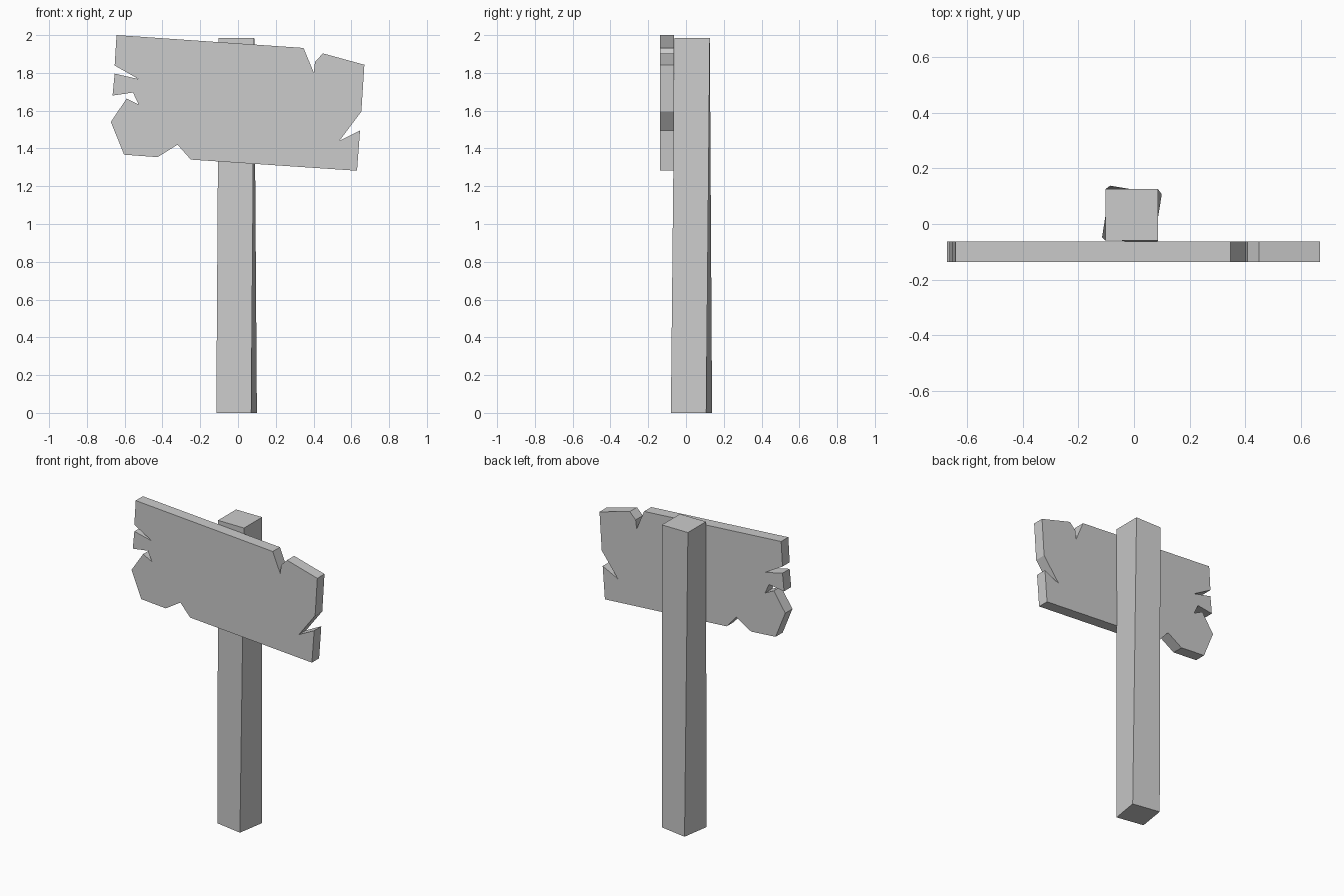
import bpy, bmesh

if "Cube" in bpy.data.objects:
    bpy.data.objects.remove(bpy.data.objects["Cube"])


def loft(name, lower, upper):
    """Closed solid between two matching outlines."""
    bm = bmesh.new()
    a = [bm.verts.new(p) for p in lower]
    b = [bm.verts.new(p) for p in upper]
    n = len(a)
    bm.faces.new(a[::-1])
    bm.faces.new(b)
    for i in range(n):
        j = (i + 1) % n
        bm.faces.new((a[i], a[j], b[j], b[i]))
    bmesh.ops.recalc_face_normals(bm, faces=bm.faces)
    mesh = bpy.data.meshes.new(name)
    bm.to_mesh(mesh)
    bm.free()
    obj = bpy.data.objects.new(name, mesh)
    bpy.context.collection.objects.link(obj)
    return obj


# Post: slightly twisted square timber
foot = [(-0.115, -0.048), (0.07, -0.08), (0.10, 0.107), (-0.086, 0.138)]
head = [(-0.102, -0.06), (0.086, -0.06), (0.086, 0.126), (-0.102, 0.126)]
loft("post", [(x, y, 0) for x, y in foot], [(x, y, 1.986) for x, y in head])

# Board: weathered plank outline with splits and chips, seen from the front
outline = [
    (-0.643, 2.0), (0.347, 1.932), (0.401, 1.802), (0.408, 1.86),
    (0.45, 1.903), (0.669, 1.843), (0.653, 1.595), (0.537, 1.441),
    (0.646, 1.495), (0.63, 1.282),
    (-0.25, 1.341), (-0.32, 1.42), (-0.426, 1.354), (-0.603, 1.367),
    (-0.673, 1.54), (-0.59, 1.664), (-0.526, 1.632), (-0.556, 1.696),
    (-0.664, 1.68), (-0.653, 1.796), (-0.526, 1.767), (-0.653, 1.839),
]
loft("sign_board", [(x, -0.137, z) for x, z in outline],
     [(x, -0.063, z) for x, z in outline])
